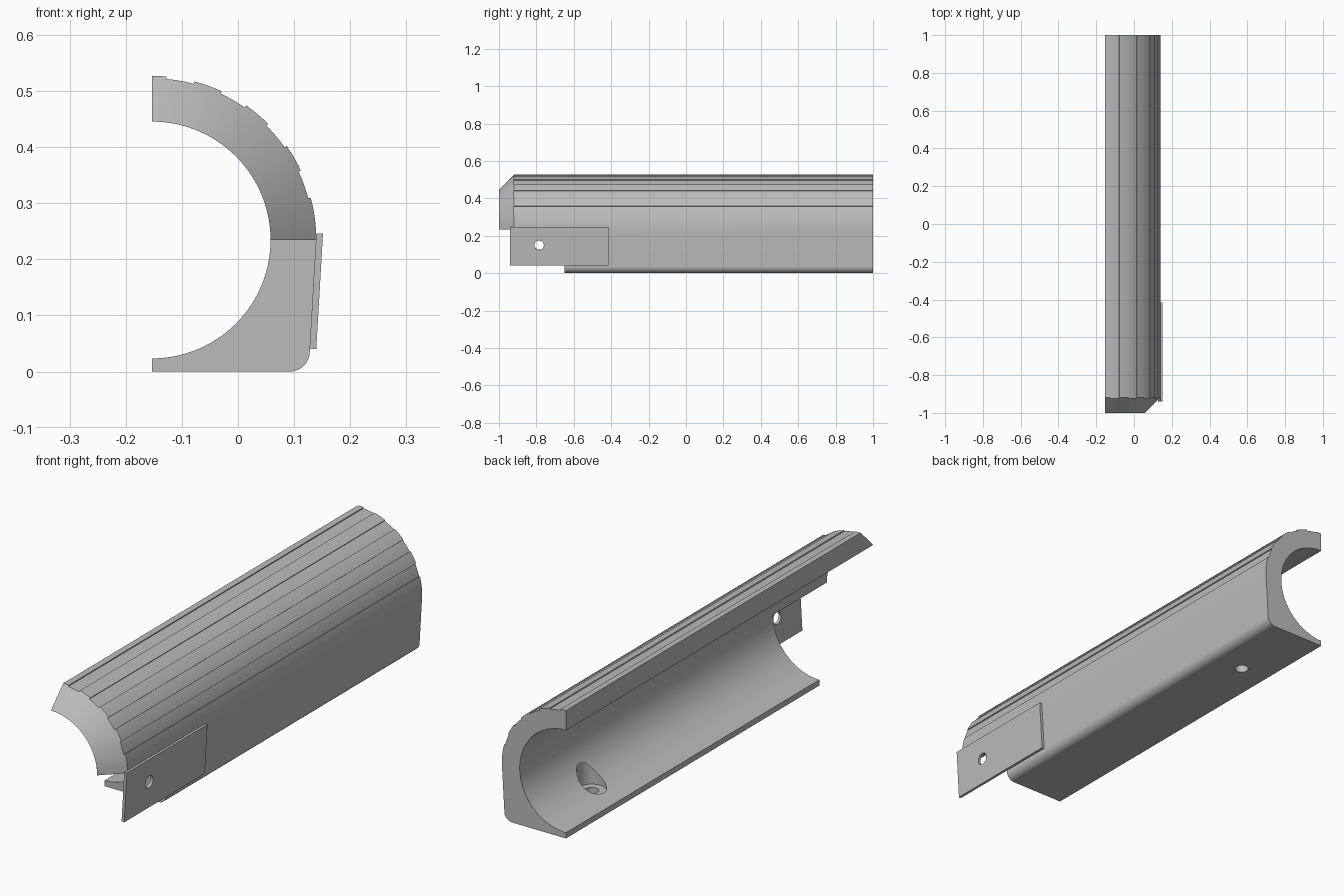
import bpy, bmesh, math
from mathutils import Matrix, Vector

cube = bpy.data.objects.get("Cube")
if cube:
    bpy.data.objects.remove(cube, do_unlink=True)

AXIS_X, AXIS_Z = -0.153, 0.2345      # centre line of the bore
BORE, RIDGE, GROOVE = 0.211, 0.2925, 0.288

grey = bpy.data.materials.new("plain grey")
grey.use_nodes = True
grey.diffuse_color = (0.5, 0.5, 0.5, 1)
grey.node_tree.nodes["Principled BSDF"].inputs["Base Color"].default_value = (0.5, 0.5, 0.5, 1)


def make_object(name, bm):
    bmesh.ops.recalc_face_normals(bm, faces=bm.faces)
    mesh = bpy.data.meshes.new(name)
    bm.to_mesh(mesh)
    bm.free()
    mesh.materials.append(grey)
    obj = bpy.data.objects.new(name, mesh)
    bpy.context.collection.objects.link(obj)
    return obj


def prism(name, profile, y0, y1):
    """Extrude an xz profile along y."""
    bm = bmesh.new()
    face = bm.faces.new([bm.verts.new((x, y0, z)) for x, z in profile])
    new = bmesh.ops.extrude_face_region(bm, geom=[face])["geom"]
    bmesh.ops.translate(bm, vec=(0, y1 - y0, 0),
                        verts=[v for v in new if isinstance(v, bmesh.types.BMVert)])
    return make_object(name, bm)


def cylinder(name, radius, depth, centre, axis):
    bm = bmesh.new()
    turn = Vector(axis).to_track_quat('Z', 'Y').to_matrix().to_4x4()
    bmesh.ops.create_cone(bm, cap_ends=True, segments=48, radius1=radius, radius2=radius,
                          depth=depth, matrix=Matrix.Translation(centre) @ turn)
    return make_object(name, bm)


def activate(obj):
    bpy.ops.object.select_all(action='DESELECT')
    obj.select_set(True)
    bpy.context.view_layer.objects.active = obj


def cut(obj, cutter):
    cutter.hide_render = True
    mod = obj.modifiers.new("cut", 'BOOLEAN')
    mod.operation, mod.solver, mod.object = 'DIFFERENCE', 'EXACT', cutter
    activate(obj)
    bpy.ops.object.modifier_apply(modifier=mod.name)
    bpy.data.objects.remove(cutter, do_unlink=True)


def polar(radius, degrees):
    """Point around the bore, measured from straight up towards +x."""
    a = math.radians(degrees)
    return (AXIS_X + radius * math.sin(a), AXIS_Z + radius * math.cos(a))


# Shell profile: alternating ridges and shallow grooves over the top
profile = []
bands = [(0, 5)] + [(a, a + 10) for a in range(5, 75, 10)] + [(75, 90)]
for i, (start, end) in enumerate(bands):
    radius = GROOVE if i % 2 else RIDGE
    steps = max(3, (end - start) // 2)
    profile += [polar(radius, start + (end - start) * k / steps) for k in range(steps + 1)]

# Leaning side wall, rounded lower corner, then the bore
for k in range(11):
    a = math.radians(-3 + k * 9.3)
    profile.append((0.092 + 0.036 * math.cos(a), 0.036 - 0.036 * math.sin(a)))
profile.append((AXIS_X, 0))
profile += [polar(BORE, 180 - 3 * k) for k in range(61)]
shell = prism("half_shell", profile, -1, 1)

# Set back the lower half at the front
cut(shell, prism("lower_cutter", [(-0.4, -0.1), (0.4, -0.1), (0.4, AXIS_Z), (-0.4, AXIS_Z)],
                 -1.2, -0.65))

# Conical bevel at the front of the upper half
bm = bmesh.new()
section = [(0.19, -1.021), (0.33, -0.881), (0.33, -1.06), (0.19, -1.06)]
verts = [bm.verts.new((AXIS_X + r, y, AXIS_Z)) for r, y in section]
edges = [bm.edges.new((verts[i], verts[(i + 1) % 4])) for i in range(4)]
bmesh.ops.spin(bm, geom=verts + edges, cent=(AXIS_X, 0, AXIS_Z), axis=(0, 1, 0),
               angle=2 * math.pi, steps=120, use_merge=True)
bmesh.ops.remove_doubles(bm, verts=bm.verts, dist=1e-5)
cut(shell, make_object("bevel_cutter", bm))

# Counterbored screw hole through the bottom
HOLE_X, HOLE_Y = -0.025, 0.65
cut(shell, cylinder("screw_cutter", 0.027, 0.3, (HOLE_X, HOLE_Y, 0.05), (0, 0, 1)))
cut(shell, cylinder("counterbore_cutter", 0.056, 0.17, (HOLE_X, HOLE_Y, 0.115), (0, 0, 1)))

# Side plate with a round hole
plate = prism("side_plate", [(0.1395, 0.2455), (0.1515, 0.2465), (0.1395, 0.04), (0.1275, 0.041)],
              -0.94, -0.415)
cut(plate, cylinder("plate_hole_cutter", 0.025, 0.2, (0.139, -0.785, 0.15), (1, 0, -0.06)))

for obj in (shell, plate):
    activate(obj)
    bpy.ops.object.shade_smooth_by_angle(angle=math.radians(25))
